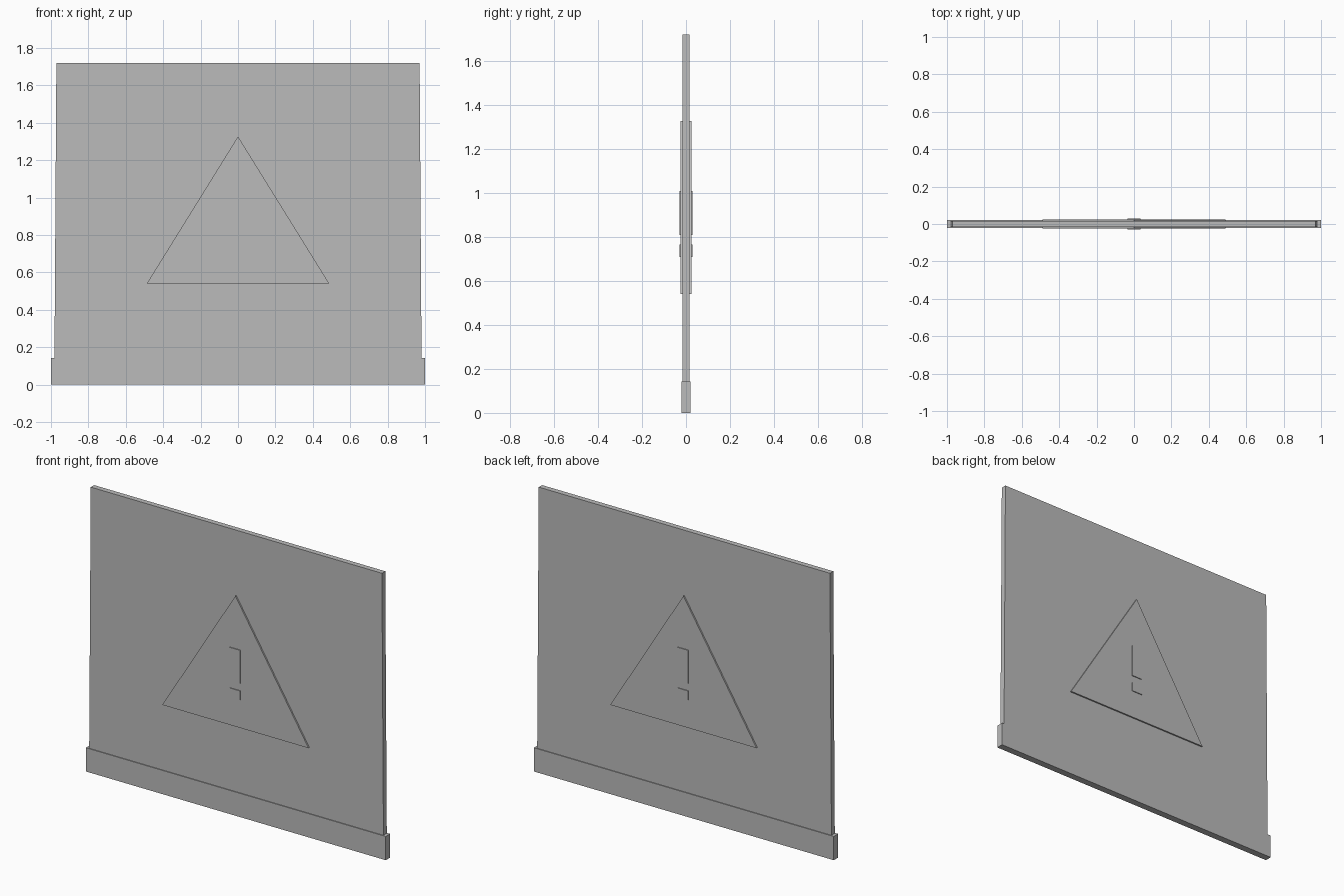
import bpy
import bmesh

cube = bpy.data.objects.get("Cube")
if cube:
    bpy.data.objects.remove(cube, do_unlink=True)

# Single grey finish
grey = bpy.data.materials.new("plain grey")
grey.use_nodes = True
colour = (0.5, 0.5, 0.5, 1.0)
grey.diffuse_color = colour
grey.node_tree.nodes["Principled BSDF"].inputs["Base Color"].default_value = colour


def plate(name, outline, half_depth):
    """Extrude an x-z outline evenly to both sides of y = 0."""
    bm = bmesh.new()
    face = bm.faces.new([bm.verts.new((x, -half_depth, z)) for x, z in outline])
    extruded = bmesh.ops.extrude_face_region(bm, geom=[face])
    verts = [v for v in extruded["geom"] if isinstance(v, bmesh.types.BMVert)]
    bmesh.ops.translate(bm, verts=verts, vec=(0, 2 * half_depth, 0))
    bmesh.ops.recalc_face_normals(bm, faces=bm.faces)
    mesh = bpy.data.meshes.new(name)
    bm.to_mesh(mesh)
    bm.free()
    mesh.materials.append(grey)
    obj = bpy.data.objects.new(name, mesh)
    bpy.context.collection.objects.link(obj)
    return obj


def bar(half_bottom, half_top, z0, z1):
    """Outline of a symmetrical, optionally tapered bar."""
    return [(-half_bottom, z0), (half_bottom, z0), (half_top, z1), (-half_top, z1)]


# Slightly tapered panel standing in a wider base rail
plate("panel", bar(0.982, 0.971, 0.02, 1.72), 0.016)
plate("base_rail", bar(1.0, 1.0, 0.0, 0.143), 0.021)

# Raised warning sign, showing on both sides
plate("warning_triangle", [(-0.488, 0.54), (0.488, 0.54), (0, 1.327)], 0.025)
plate("exclamation_stroke", bar(0.035, 0.035, 0.81, 1.01), 0.03)
plate("exclamation_dot", bar(0.035, 0.035, 0.71, 0.765), 0.03)
